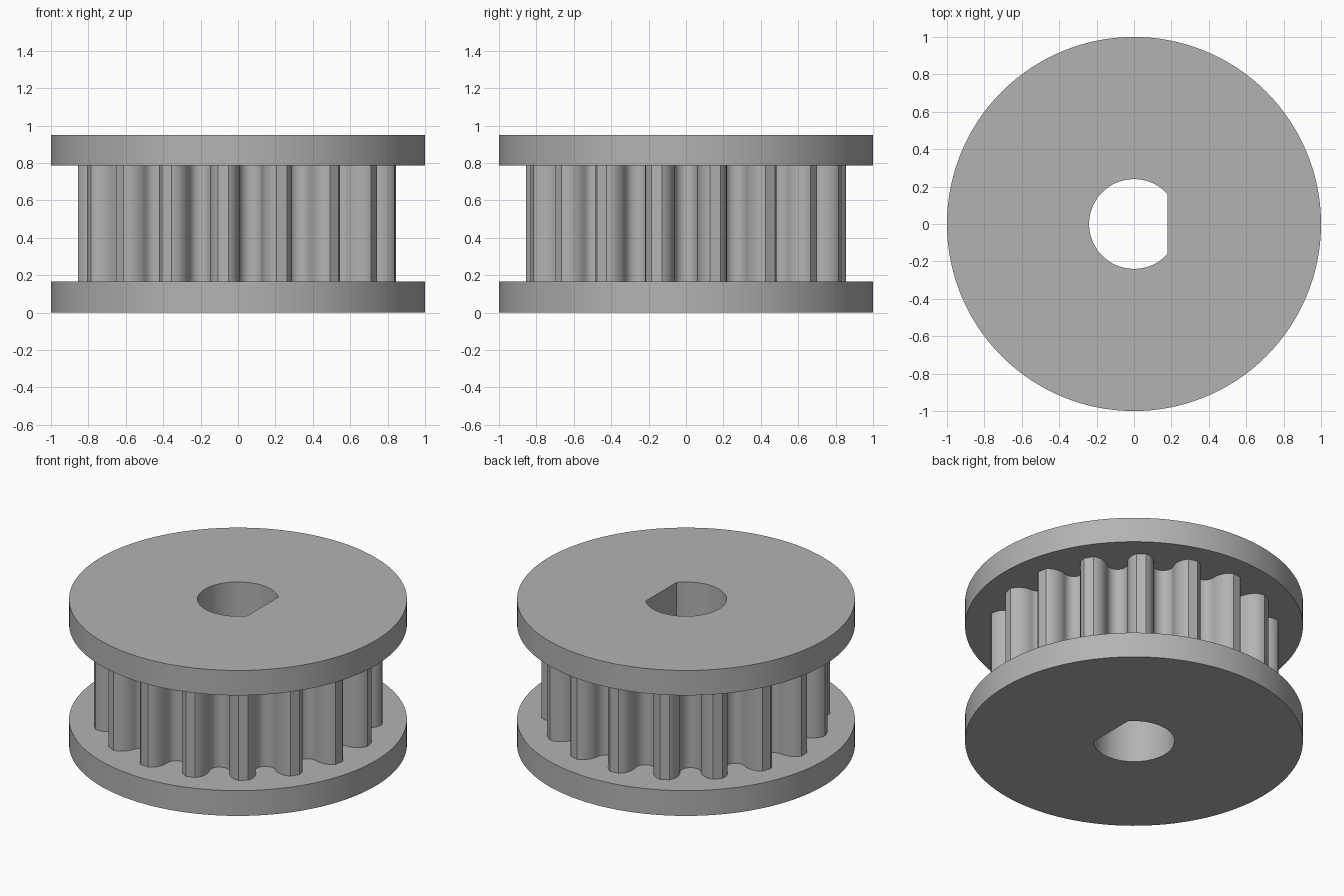
import bpy, bmesh, math
from math import sin, cos, pi

if "Cube" in bpy.data.objects:
    bpy.data.objects.remove(bpy.data.objects["Cube"])

TEETH = 17
PITCH = 2 * pi / TEETH

grey = bpy.data.materials.new("plain grey")
grey.diffuse_color = (0.45, 0.45, 0.45, 1)
grey.use_nodes = True
grey.node_tree.nodes["Principled BSDF"].inputs["Base Color"].default_value = grey.diffuse_color


def bore(r=0.24, flat=0.18, n=72):
    """D-shaped shaft hole, flat on the +x side."""
    a = math.acos(flat / r)
    return [(r * cos(a + (2 * pi - 2 * a) * i / n),
             r * sin(a + (2 * pi - 2 * a) * i / n)) for i in range(n + 1)]


def half_groove():
    """Half of one belt groove (radial, lateral), from tooth tip to groove bottom."""
    p0, p1, p2 = (0.846, 0.129), (0.822, 0.070), (0.745, 0.060)
    pts = []
    for i in range(10):
        t = i / 10
        pts.append(tuple((1 - t) ** 2 * a + 2 * t * (1 - t) * b + t * t * c
                         for a, b, c in zip(p0, p1, p2)))
    for i in range(11):
        t = i / 10 * pi / 2
        pts.append((0.740 - 0.062 * sin(t), 0.061 * cos(t)))
    return pts


def toothed_outline():
    half = half_groove()
    groove = [(r, -u) for r, u in half] + half[-2::-1]
    out = []
    for k in range(TEETH):
        c, s = cos(k * PITCH), sin(k * PITCH)
        out += [(r * c - u * s, r * s + u * c) for r, u in groove]
    return out


def plate(name, outline, z0, z1):
    """Extrude an outline with the bore cut through it."""
    cu = bpy.data.curves.new(name, 'CURVE')
    cu.dimensions = '2D'
    cu.fill_mode = 'BOTH'
    cu.extrude = (z1 - z0) / 2
    for pts in (outline, bore()):
        sp = cu.splines.new('POLY')
        sp.points.add(len(pts) - 1)
        for p, (x, y) in zip(sp.points, pts):
            p.co = (x, y, 0, 1)
        sp.use_cyclic_u = True
    tmp = bpy.data.objects.new(name + "_curve", cu)
    bpy.context.collection.objects.link(tmp)
    dg = bpy.context.evaluated_depsgraph_get()
    me = bpy.data.meshes.new_from_object(tmp.evaluated_get(dg))
    bpy.data.objects.remove(tmp)
    bm = bmesh.new()
    bm.from_mesh(me)
    bmesh.ops.remove_doubles(bm, verts=bm.verts, dist=1e-5)
    bmesh.ops.translate(bm, verts=bm.verts, vec=(0, 0, (z0 + z1) / 2))
    bmesh.ops.recalc_face_normals(bm, faces=bm.faces)
    bm.to_mesh(me)
    bm.free()
    me.materials.clear()
    me.materials.append(grey)
    ob = bpy.data.objects.new(name, me)
    bpy.context.collection.objects.link(ob)
    bpy.ops.object.select_all(action='DESELECT')
    ob.select_set(True)
    bpy.context.view_layer.objects.active = ob
    bpy.ops.object.shade_smooth_by_angle(angle=math.radians(25))
    return ob


circle = [(cos(2 * pi * i / 128), sin(2 * pi * i / 128)) for i in range(128)]

# Two flanges with the toothed belt drum between them
plate("lower_flange", circle, 0.0, 0.165)
plate("toothed_drum", toothed_outline(), 0.165, 0.787)
plate("upper_flange", circle, 0.787, 0.95)
